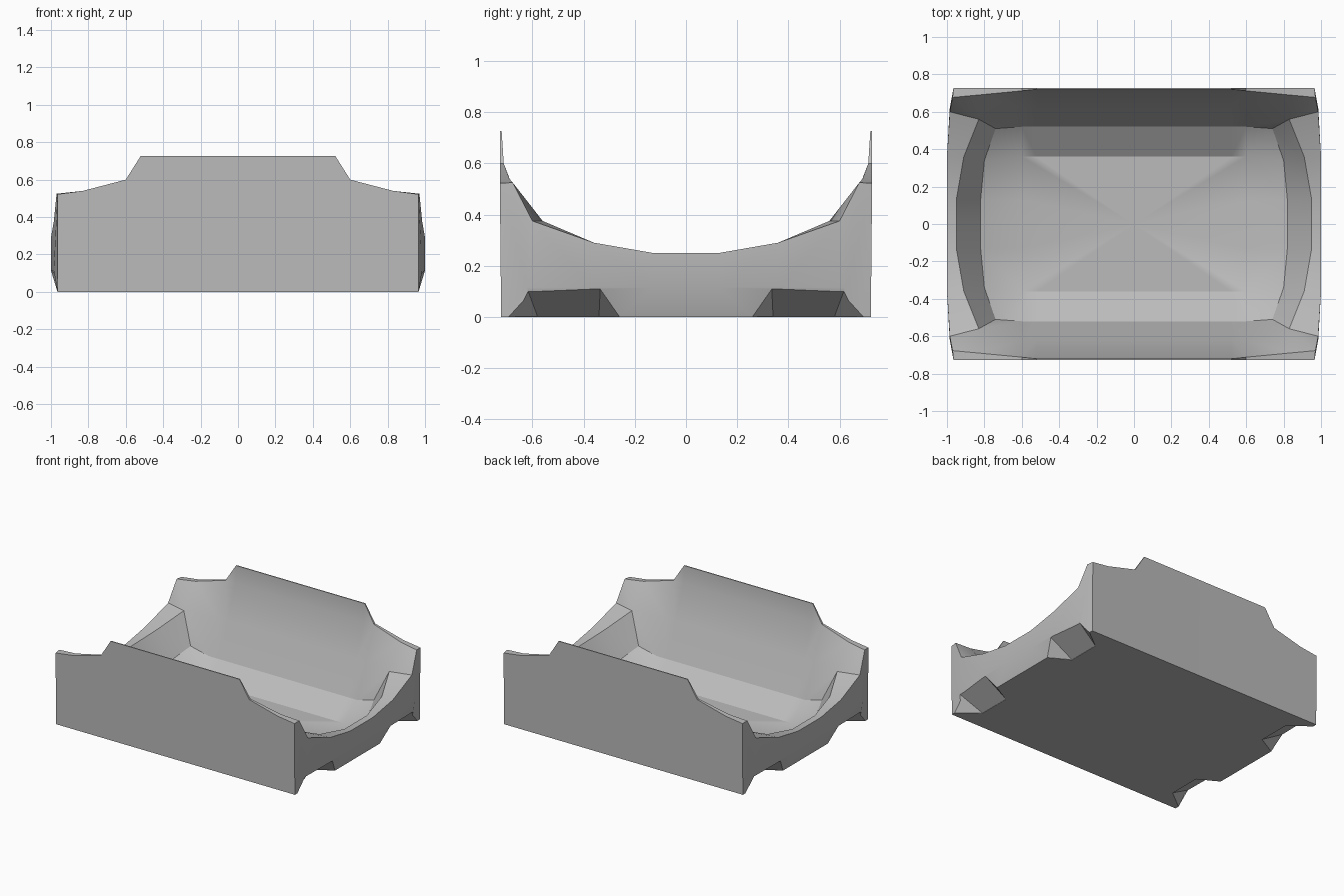
import bpy
import bmesh
import math

cube = bpy.data.objects.get("Cube")
if cube:
    bpy.data.objects.remove(cube, do_unlink=True)

# Single flat colour
grey = bpy.data.materials.new("light_grey")
grey.use_nodes = True
colour = (0.5, 0.5, 0.5, 1)
grey.diffuse_color = colour
grey.node_tree.nodes["Principled BSDF"].inputs["Base Color"].default_value = colour


def make_object(name, bm):
    """Turn a bmesh into a linked object with outward normals."""
    bmesh.ops.recalc_face_normals(bm, faces=bm.faces)
    mesh = bpy.data.meshes.new(name)
    bm.to_mesh(mesh)
    bm.free()
    mesh.materials.append(grey)
    obj = bpy.data.objects.new(name, mesh)
    bpy.context.collection.objects.link(obj)
    return obj


def quarter_loop(wall, end):
    """Run a loop from the long wall's middle round to the end's middle."""
    _, y, z = wall[0]
    x, _, end_z = end[-1]
    return [(0, y, z)] + wall + end + [(x, 0, end_z)]


def straight(y, z):
    return [(0.52, y, z), (0.6, y, z)]


# Scooped interior: flat floor, rising curve, pocketed corners
floor_corner = (0.6, 0.36, 0.012)
pocket_low = (0.74, 0.51, 0.16)
pocket_top = (0.83, 0.56, 0.375)
floor = quarter_loop(straight(0.36, 0.012),
                     [floor_corner] * 4 + [(0.6, 0.13, 0.012)])
low = quarter_loop(straight(0.52, 0.12),
                   [pocket_low] * 3 + [(0.8, 0.34, 0.09), (0.82, 0.13, 0.07)])
middle = quarter_loop(straight(0.62, 0.36),
                      [pocket_top] * 3 + [(0.91, 0.36, 0.29), (0.95, 0.13, 0.25)])

# Stepped rim along the wall and dipped rim along the end
rim_end = [(0.83, 0.69, 0.54), (0.97, 0.677, 0.525), (0.985, 0.6, 0.375),
           (1, 0.36, 0.29), (1, 0.13, 0.25)]
upper = quarter_loop(straight(0.712, 0.6), rim_end)
rim = quarter_loop([(0.52, 0.72, 0.727), (0.6, 0.712, 0.6)], rim_end)

# Outside wall, lower edge and underside
outer = quarter_loop([(0.52, 0.727, 0.727), (0.6, 0.727, 0.6)],
                     [(0.83, 0.727, 0.54), (0.965, 0.727, 0.522),
                      (0.985, 0.62, 0.115), (1, 0.36, 0.115), (1, 0.13, 0.115)])
base = quarter_loop(straight(0.722, 0),
                    [(0.83, 0.722, 0)] +
                    [(0.965, y, 0) for y in (0.722, 0.62, 0.36, 0.13)])
centre = [(0, 0, 0)] * len(base)
floor_centre = [(0, 0, 0.012)] * len(base)

# Skin the loops, sharing coincident points
bm = bmesh.new()
points = {}


def vert(co):
    if co not in points:
        points[co] = bm.verts.new(co)
    return points[co]


loops = [floor_centre, floor, low, middle, upper, rim, outer, base, centre]
for first, second in zip(loops, loops[1:]):
    for i in range(len(first) - 1):
        corners = (first[i], first[i + 1], second[i + 1], second[i])
        ring = list(dict.fromkeys(vert(co) for co in corners))
        if len(ring) > 2:
            bm.faces.new(ring)
tray = make_object("tray_body", bm)

# Sloped notch under each corner of the ends
bm = bmesh.new()
for x in (1, 1.1):
    for y, z in ((0.72, 0), (0.62, 0.11), (0.335, 0.11), (0.24, 0),
                 (0.72, -0.05), (0.24, -0.05)):
        bm.verts.new((x, y, z))
for y in (0.34, 0.58):
    for z in (0.002, -0.05):
        bm.verts.new((0.82, y, z))
bmesh.ops.convex_hull(bm, input=bm.verts)
notch = make_object("notch_cutter", bm)
notch.hide_render = True

for obj in (tray, notch):
    mirror = obj.modifiers.new("mirror", "MIRROR")
    mirror.use_axis = (True, True, False)
    mirror.merge_threshold = 0.0005
cut = tray.modifiers.new("notches", "BOOLEAN")
cut.operation = "DIFFERENCE"
cut.solver = "EXACT"
cut.object = notch

# Apply the modifiers, then smooth the curves and keep the hard edges
bpy.ops.object.select_all(action="DESELECT")
tray.select_set(True)
bpy.context.view_layer.objects.active = tray
for name in [m.name for m in tray.modifiers]:
    bpy.ops.object.modifier_apply(modifier=name)
bpy.data.objects.remove(notch, do_unlink=True)
bpy.ops.object.shade_smooth_by_angle(angle=math.radians(30))
